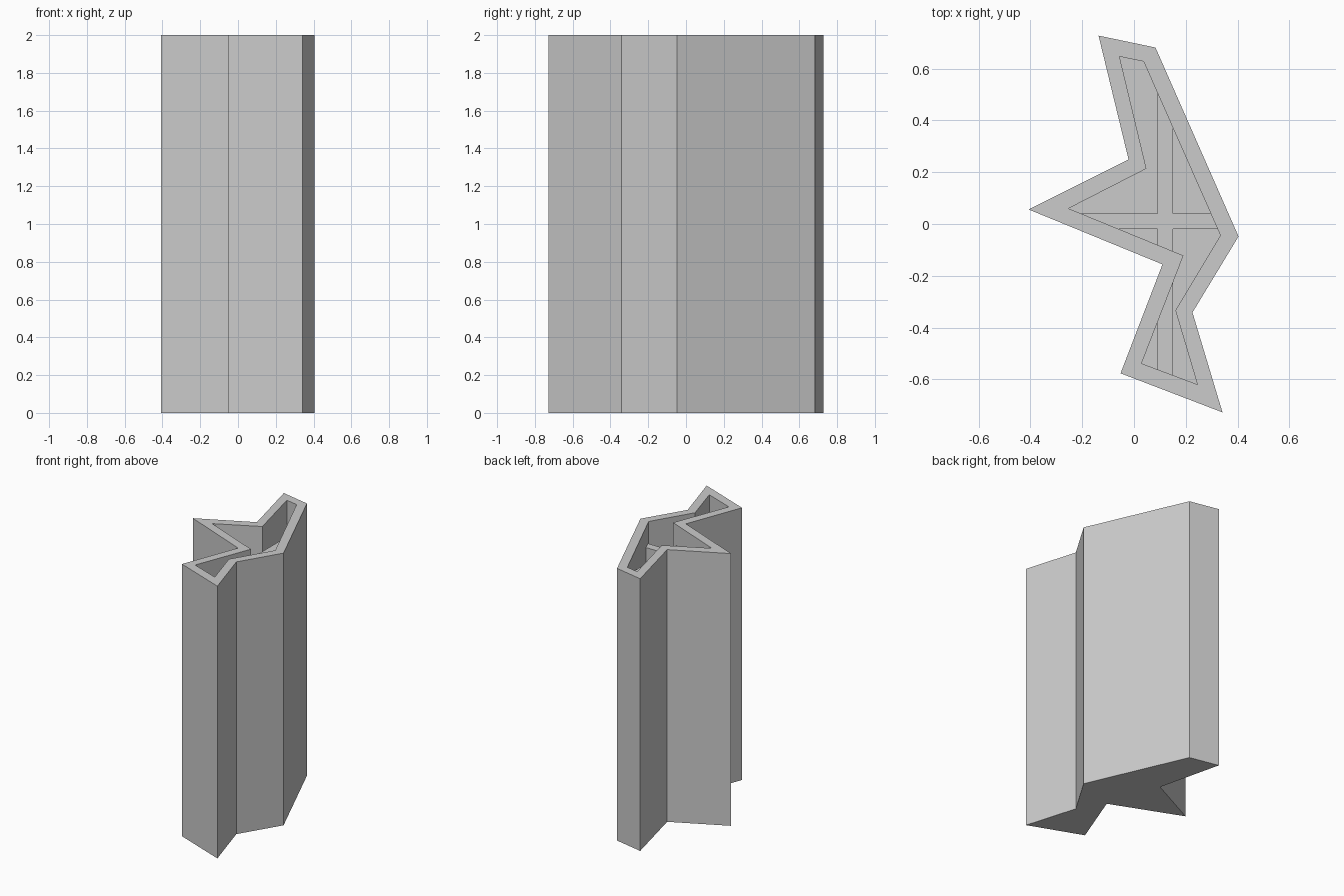
import bpy
import bmesh

cube = bpy.data.objects.get("Cube")
if cube:
    bpy.data.objects.remove(cube, do_unlink=True)

HEIGHT, FLOOR, RIB_TOP = 2.0, 0.06, 1.85

# Plan outlines, clockwise from the back
OUTER = [(-.137, .728), (.083, .682), (.404, -.048), (.226, -.342), (.342, -.728),
         (-.052, -.577), (.11, -.156), (-.407, .056), (-.021, .249)]
INNER = [(-.056, .647), (.037, .628), (.334, -.044), (.16, -.334), (.245, -.62),
         (.029, -.539), (.191, -.122), (-.253, .06), (.048, .214)]

grey = bpy.data.materials.new("plain grey")
grey.use_nodes = True
color = (0.6, 0.6, 0.6, 1)
grey.diffuse_color = color
for node in grey.node_tree.nodes:
    if node.type == 'BSDF_PRINCIPLED':
        node.inputs["Base Color"].default_value = color


def loft(name, rings):
    """Join (outline, height) rings into a closed solid."""
    bm = bmesh.new()
    loops = [[bm.verts.new((x, y, z)) for x, y in outline] for outline, z in rings]
    for low, high in zip(loops, loops[1:]):
        for i in range(len(low)):
            j = (i + 1) % len(low)
            bm.faces.new((low[i], low[j], high[j], high[i]))
    bm.faces.new(loops[0])
    bm.faces.new(loops[-1])
    bmesh.ops.recalc_face_normals(bm, faces=bm.faces)
    mesh = bpy.data.meshes.new(name)
    bm.to_mesh(mesh)
    bm.free()
    mesh.materials.append(grey)
    obj = bpy.data.objects.new(name, mesh)
    bpy.context.collection.objects.link(obj)
    return obj


# Hollow body: up the outside, across the rim, down to the floor
loft("vase_body", [(OUTER, 0), (OUTER, HEIGHT), (INNER, HEIGHT), (INNER, FLOOR)])

# Crossed inner dividers, trimmed to the cavity
x0, x1, y0, y1 = .09, .15, -.02, .04
cross = [(x0, 1), (x1, 1), (x1, y1), (1, y1), (1, y0), (x1, y0),
         (x1, -1), (x0, -1), (x0, y0), (-1, y0), (-1, y1), (x0, y1)]
ribs = loft("inner_dividers", [(cross, FLOOR), (cross, RIB_TOP)])
cavity = loft("cavity_cutter", [(INNER, 0), (INNER, HEIGHT)])
cavity.hide_render = True
trim = ribs.modifiers.new("trim", 'BOOLEAN')
trim.operation = 'INTERSECT'
trim.solver = 'EXACT'
trim.object = cavity
bpy.context.view_layer.objects.active = ribs
bpy.ops.object.modifier_apply(modifier=trim.name)
bpy.data.objects.remove(cavity, do_unlink=True)
